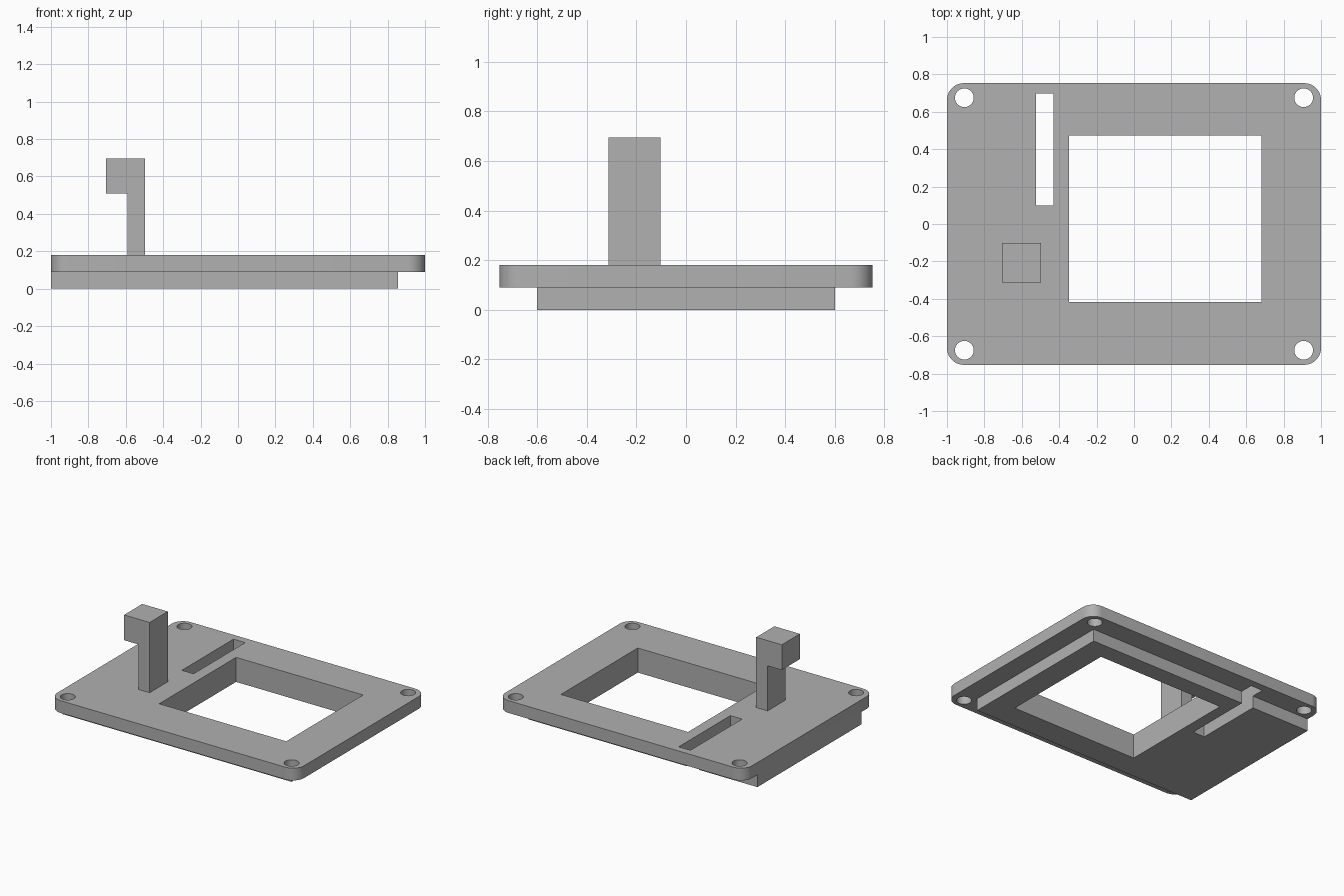
import bpy
import bmesh
from math import cos, sin, radians
from mathutils import Matrix, Vector

if "Cube" in bpy.data.objects:
    bpy.data.objects.remove(bpy.data.objects["Cube"], do_unlink=True)

grey = bpy.data.materials.new("plain_grey")
grey.use_nodes = True
colour = (0.44, 0.44, 0.44, 1)
grey.diffuse_color = colour
grey.node_tree.nodes["Principled BSDF"].inputs["Base Color"].default_value = colour


def prism(name, points, start, end, axis="z"):
    """Extrude a 2D outline along z, or an (x, z) outline along y."""
    def place(p, d):
        return (p[0], p[1], d) if axis == "z" else (p[0], d, p[1])
    bm = bmesh.new()
    face = bm.faces.new([bm.verts.new(place(p, start)) for p in points])
    grown = bmesh.ops.extrude_face_region(bm, geom=[face])["geom"]
    shift = Vector(place((0, 0), end - start))
    bmesh.ops.translate(bm, vec=shift, verts=[v for v in grown if isinstance(v, bmesh.types.BMVert)])
    bmesh.ops.recalc_face_normals(bm, faces=bm.faces)
    mesh = bpy.data.meshes.new(name)
    bm.to_mesh(mesh)
    bm.free()
    mesh.materials.append(grey)
    obj = bpy.data.objects.new(name, mesh)
    bpy.context.collection.objects.link(obj)
    return obj


def rect(x0, x1, y0, y1):
    return [(x0, y0), (x1, y0), (x1, y1), (x0, y1)]


def arc(cx, cy, r, start, sweep, steps):
    angles = [radians(start + sweep * i / steps) for i in range(steps + 1)]
    return [(cx + r * cos(a), cy + r * sin(a)) for a in angles]


def circle(cx, cy, r):
    return arc(cx, cy, r, 0, 360, 40)[:-1]


def combine(target, other, operation):
    """Apply a boolean and discard the helper solid."""
    other.hide_render = True
    mod = target.modifiers.new(operation, "BOOLEAN")
    mod.operation = operation
    mod.solver = "EXACT"
    mod.object = other
    bpy.ops.object.select_all(action="DESELECT")
    bpy.context.view_layer.objects.active = target
    target.select_set(True)
    bpy.ops.object.modifier_apply(modifier=mod.name)
    bpy.data.objects.remove(other, do_unlink=True)


# Rounded top plate joined to the narrower raised underside
half_x, half_y, corner = 1.0, 0.753, 0.09
outline = []
for i, (sx, sy) in enumerate([(1, 1), (-1, 1), (-1, -1), (1, -1)]):
    outline += arc(sx * (half_x - corner), sy * (half_y - corner), corner, 90 * i, 90, 10)
plate = prism("mounting_plate", outline, 0.09, 0.18)
combine(plate, prism("underside", rect(-1, 0.855, -0.602, 0.602), 0, 0.09), "UNION")

# Window, narrow slot and corner screw holes
openings = [rect(-0.347, 0.683, -0.417, 0.473), rect(-0.525, -0.43, 0.1, 0.698)]
openings += [circle(x, y, 0.05) for x in (-0.907, 0.907) for y in (-0.675, 0.675)]
for points in openings:
    combine(plate, prism("cutter", points, -0.1, 0.3), "DIFFERENCE")

# Upright arm with an overhanging head and a cross hole
profile = [(-0.59, 0.18), (-0.498, 0.18), (-0.498, 0.695),
           (-0.705, 0.695), (-0.705, 0.51), (-0.59, 0.51)]
arm = prism("upright_arm", profile, -0.312, -0.102, "y")
combine(arm, prism("cutter", circle(-0.61, 0.603, 0.055), -0.5, 0.1), "DIFFERENCE")

# Smooth the round walls, keep hard edges
for obj in (plate, arm):
    bpy.ops.object.select_all(action="DESELECT")
    obj.select_set(True)
    bpy.context.view_layer.objects.active = obj
    bpy.ops.object.shade_smooth_by_angle(angle=radians(30))
